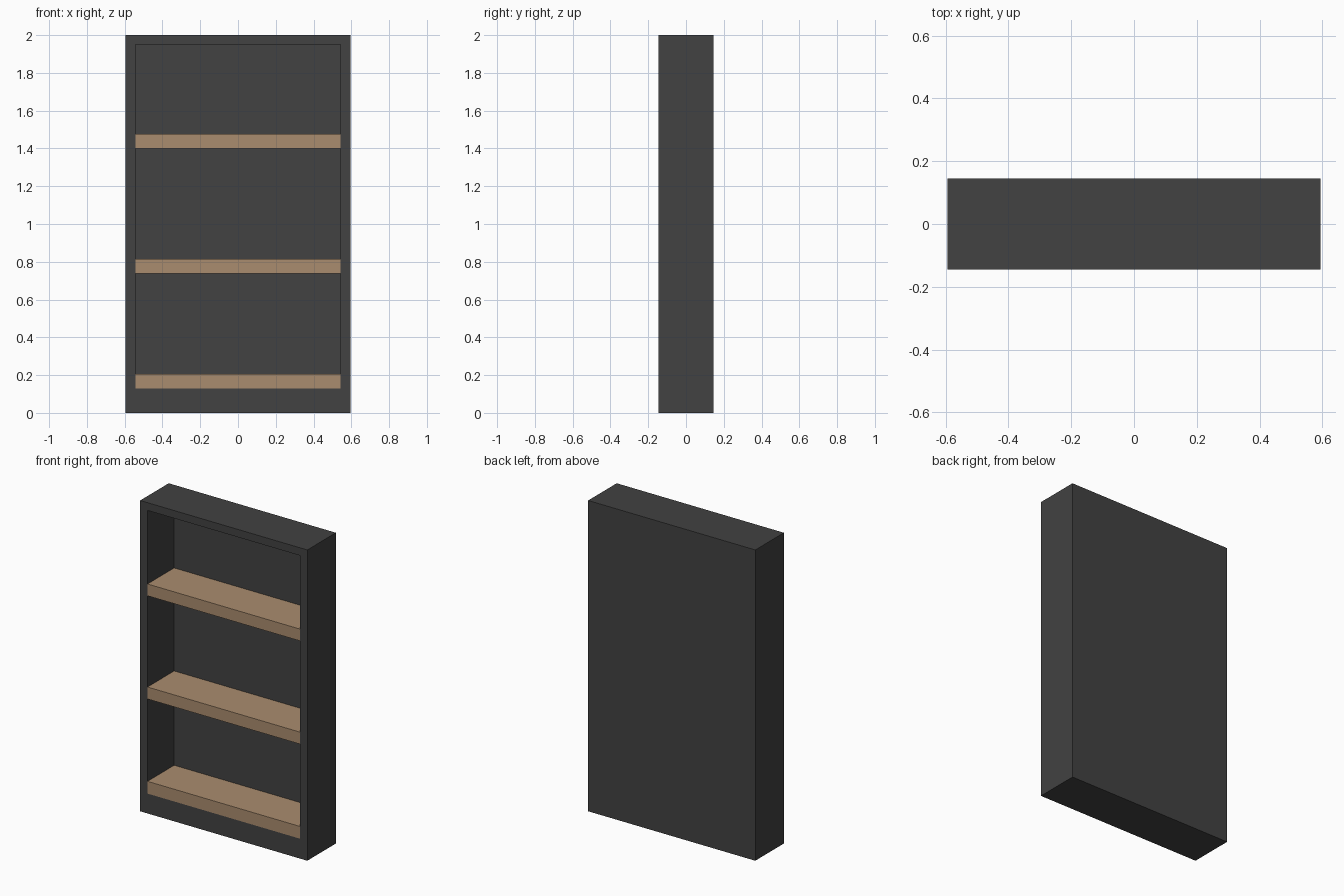
import bpy, bmesh

if "Cube" in bpy.data.objects:
    bpy.data.objects.remove(bpy.data.objects["Cube"])

W, D, H = 1.19, 0.29, 2.0            # overall size
IN_X, IN_LO, IN_HI = 0.542, 0.13, 1.95   # front opening
BACK_Y = 0.125                       # inner face of the back panel


def material(name, rgb):
    m = bpy.data.materials.new(name)
    m.diffuse_color = (*rgb, 1)
    m.use_nodes = True
    m.node_tree.nodes["Principled BSDF"].inputs["Base Color"].default_value = m.diffuse_color
    return m


def finish(name, bm, mat):
    bmesh.ops.recalc_face_normals(bm, faces=bm.faces)
    mesh = bpy.data.meshes.new(name)
    bm.to_mesh(mesh)
    bm.free()
    mesh.materials.append(mat)
    obj = bpy.data.objects.new(name, mesh)
    bpy.context.collection.objects.link(obj)
    return obj


def box_bm(x0, x1, y0, y1, z0, z1):
    bm = bmesh.new()
    bmesh.ops.create_cube(bm, size=1)
    for v in bm.verts:
        v.co.x = x0 if v.co.x < 0 else x1
        v.co.y = y0 if v.co.y < 0 else y1
        v.co.z = z0 if v.co.z < 0 else z1
    return bm


charcoal = material("charcoal paint", (0.054, 0.054, 0.054))
wood = material("light wood", (0.40, 0.262, 0.157))

# Cabinet: a box with its front face inset and pushed back into a cavity
bm = box_bm(-W / 2, W / 2, -D / 2, D / 2, 0, H)
bm.normal_update()
front = min(bm.faces, key=lambda f: f.calc_center_median().y)
bmesh.ops.inset_region(bm, faces=[front], thickness=0.05)
for v in front.verts:
    v.co.x = IN_X if v.co.x > 0 else -IN_X
    v.co.z = IN_HI if v.co.z > H / 2 else IN_LO
cavity = bmesh.ops.extrude_discrete_faces(bm, faces=[front])["faces"][0]
for v in cavity.verts:
    v.co.y = BACK_Y
finish("cabinet_frame", bm, charcoal)

# Shelves: thick boards flush with the front of the frame
for i, (z0, z1) in enumerate([(0.128, 0.207), (0.737, 0.814), (1.401, 1.477)]):
    finish(f"shelf_{i + 1}",
           box_bm(-IN_X, IN_X, -D / 2 - 0.0005, BACK_Y, z0, z1), wood)
